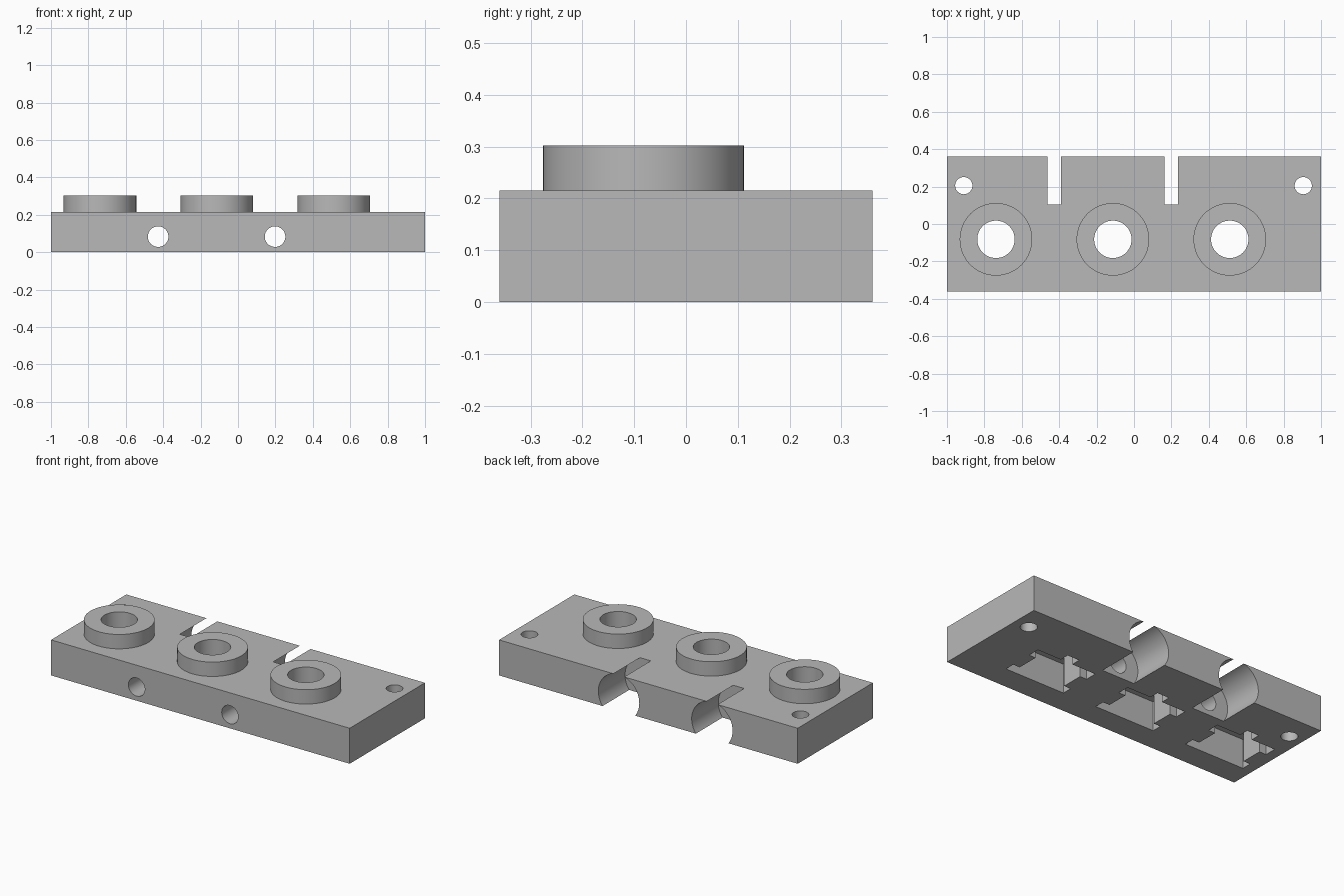
import bpy
import bmesh
import math
from mathutils import Matrix, Vector

old = bpy.data.objects.get("Cube")
if old:
    bpy.data.objects.remove(old, do_unlink=True)

DEPTH, HEIGHT, TOP = 0.36, 0.215, 0.302
BUTTON_X = (-0.738, -0.113, 0.512)
BUTTON_Y = -0.082
CHANNEL_X = (-0.427, 0.198)
CHANNEL_Z = 0.083

grey = bpy.data.materials.new("plain grey")
grey.use_nodes = True
grey.diffuse_color = (0.48, 0.48, 0.48, 1)
grey.node_tree.nodes["Principled BSDF"].inputs["Base Color"].default_value = (0.48, 0.48, 0.48, 1)


def finish(name, bm):
    bmesh.ops.recalc_face_normals(bm, faces=bm.faces)
    mesh = bpy.data.meshes.new(name)
    bm.to_mesh(mesh)
    bm.free()
    mesh.materials.append(grey)
    obj = bpy.data.objects.new(name, mesh)
    bpy.context.collection.objects.link(obj)
    return obj


def box(name, low, high):
    bm = bmesh.new()
    low, high = Vector(low), Vector(high)
    place = Matrix.Translation((low + high) / 2) @ Matrix.Diagonal((*(high - low), 1))
    bmesh.ops.create_cube(bm, size=1, matrix=place)
    return finish(name, bm)


def cylinder(name, start, end, radius):
    bm = bmesh.new()
    start, end = Vector(start), Vector(end)
    axis = end - start
    place = Matrix.Translation((start + end) / 2) @ axis.to_track_quat("Z", "Y").to_matrix().to_4x4()
    bmesh.ops.create_cone(bm, cap_ends=True, segments=64, radius1=radius, radius2=radius,
                          depth=axis.length, matrix=place)
    return finish(name, bm)


def prism(name, outline, bottom, top):
    bm = bmesh.new()
    face = bm.faces.new([bm.verts.new((x, y, bottom)) for x, y in outline])
    grown = bmesh.ops.extrude_face_region(bm, geom=[face])["geom"]
    bmesh.ops.translate(bm, vec=(0, 0, top - bottom),
                        verts=[v for v in grown if isinstance(v, bmesh.types.BMVert)])
    return finish(name, bm)


def combine(target, tool, operation="DIFFERENCE"):
    mod = target.modifiers.new(tool.name, "BOOLEAN")
    mod.operation, mod.solver, mod.object = operation, "EXACT", tool
    tool.hide_render = True
    with bpy.context.temp_override(object=target, active_object=target):
        bpy.ops.object.modifier_apply(modifier=mod.name)
    bpy.data.objects.remove(tool, do_unlink=True)


# Main block
housing = box("housing", (-1, -DEPTH, 0), (1, DEPTH, HEIGHT))

# Raised collars, underside pockets and bores
right_half = [(0.2, -0.132), (0.2, -0.072), (0.155, -0.072),
              (0.155, 0.06), (0.2, 0.06), (0.2, 0.132), (0.04, 0.132), (0.04, 0.19)]
pocket = right_half + [(-x, y) for x, y in reversed(right_half)]
for x in BUTTON_X:
    y = BUTTON_Y
    combine(housing, cylinder("collar", (x, y, 0.2), (x, y, TOP), 0.194), "UNION")
    combine(housing, prism("pocket", [(x + px, y + py) for px, py in pocket], -0.1, 0.177))
    combine(housing, cylinder("bore", (x, y, 0.1), (x, y, 0.4), 0.1))

# Wide rear channels with a narrow hole through to the front
for x in CHANNEL_X:
    z = CHANNEL_Z
    combine(housing, cylinder("rear_channel", (x, 0.105, z), (x, 0.5, z), 0.137))
    combine(housing, cylinder("front_hole", (x, -0.5, z), (x, 0.2, z), 0.055))

# Screw holes near the rear corners
for x in (-0.91, 0.905):
    combine(housing, cylinder("screw_hole", (x, 0.205, -0.1), (x, 0.205, 0.4), 0.046))

# Smooth round walls, crisp edges
bpy.ops.object.select_all(action="DESELECT")
housing.select_set(True)
bpy.context.view_layer.objects.active = housing
bpy.ops.object.shade_smooth_by_angle(angle=math.radians(30))
